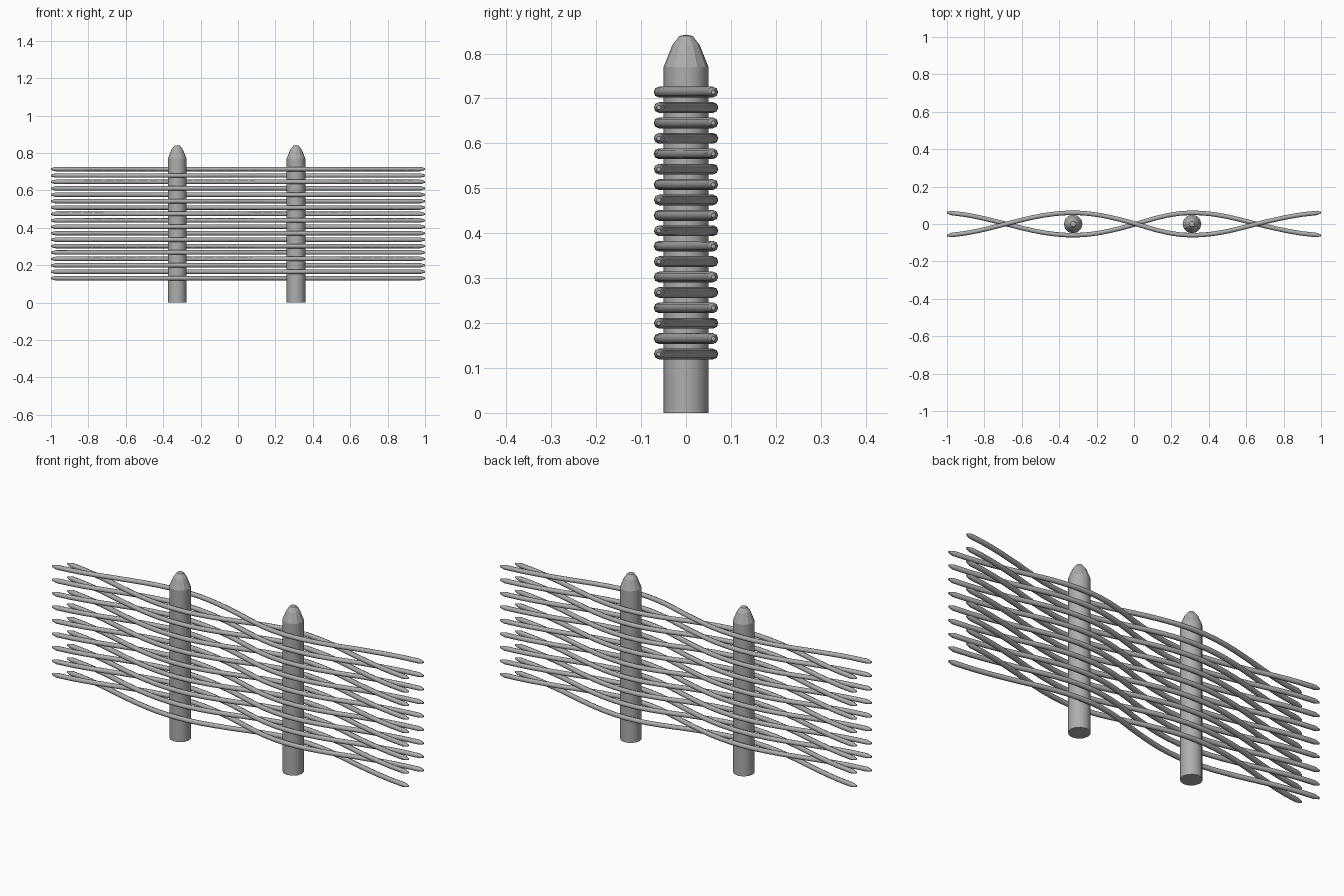
import bpy, bmesh, math

if "Cube" in bpy.data.objects:
    bpy.data.objects.remove(bpy.data.objects["Cube"])

SIDES = 12
ROWS = 18

grey = bpy.data.materials.new("dark_grey")
grey.diffuse_color = (0.42, 0.42, 0.42, 1)
grey.use_nodes = True
grey.node_tree.nodes["Principled BSDF"].inputs["Base Color"].default_value = grey.diffuse_color


def make_post(name, x):
    # lathe a stake with a blunt pointed top
    profile = [(0.05, 0.0), (0.05, 0.77), (0.031, 0.818), (0.015, 0.839)]
    bm = bmesh.new()
    rings = []
    for r, z in profile:
        rings.append([bm.verts.new((r * math.cos(2 * math.pi * i / SIDES),
                                    r * math.sin(2 * math.pi * i / SIDES), z))
                      for i in range(SIDES)])
    for k in range(len(rings) - 1):
        a, b = rings[k], rings[k + 1]
        for i in range(SIDES):
            j = (i + 1) % SIDES
            f = bm.faces.new((a[i], a[j], b[j], b[i]))
            f.smooth = k == 0
    bm.faces.new(rings[0][::-1])
    # shallow point closing the top
    tip = bm.verts.new((0, 0, 0.842))
    for i in range(SIDES):
        bm.faces.new((rings[-1][i], rings[-1][(i + 1) % SIDES], tip))
    # keep the rims of the straight shaft crisp
    for e in bm.edges:
        if abs(e.verts[0].co.z - e.verts[1].co.z) < 1e-6:
            e.smooth = False
    mesh = bpy.data.meshes.new(name)
    bm.to_mesh(mesh)
    bm.free()
    mesh.materials.append(grey)
    ob = bpy.data.objects.new(name, mesh)
    ob.location.x = x
    bpy.context.collection.objects.link(ob)


# weave phase (in quarter waves) at the crossings, posts and ends
KNOTS = [(-1.0, -2.85), (-0.685, -2), (-0.325, -1), (0.012, 0), (0.31, 1), (0.655, 2), (1.0, 2.85)]


def weave(x):
    for (x0, p0), (x1, p1) in zip(KNOTS, KNOTS[1:]):
        if x <= x1 + 1e-6:
            p = p0 + (p1 - p0) * (x - x0) / (x1 - x0)
            return 0.06 * math.sin(p * math.pi / 2)


def make_rod(name, z, side):
    # woven rod with tapered ends
    xs = [-1, -0.975] + [-0.9 + 0.06 * i for i in range(31)] + [0.975, 1]
    cu = bpy.data.curves.new(name, 'CURVE')
    cu.dimensions = '3D'
    cu.bevel_depth = 0.012
    cu.bevel_resolution = 2
    cu.use_fill_caps = True
    sp = cu.splines.new('POLY')
    sp.points.add(len(xs) - 1)
    for pt, x in zip(sp.points, xs):
        pt.co = (x, side * weave(x) * (1.04 if abs(x) > 0.7 else 1), z, 1)
        pt.radius = 0.4 if abs(x) > 0.99 else 1.0
    cu.materials.append(grey)
    ob = bpy.data.objects.new(name, cu)
    bpy.context.collection.objects.link(ob)


make_post("left_post", -0.325)
make_post("right_post", 0.31)

# rods alternate in front of and behind each post
for i in range(ROWS):
    make_rod(f"woven_rod_{i + 1}", 0.131 + i * 0.0343, 1 if i % 2 == 0 else -1)
